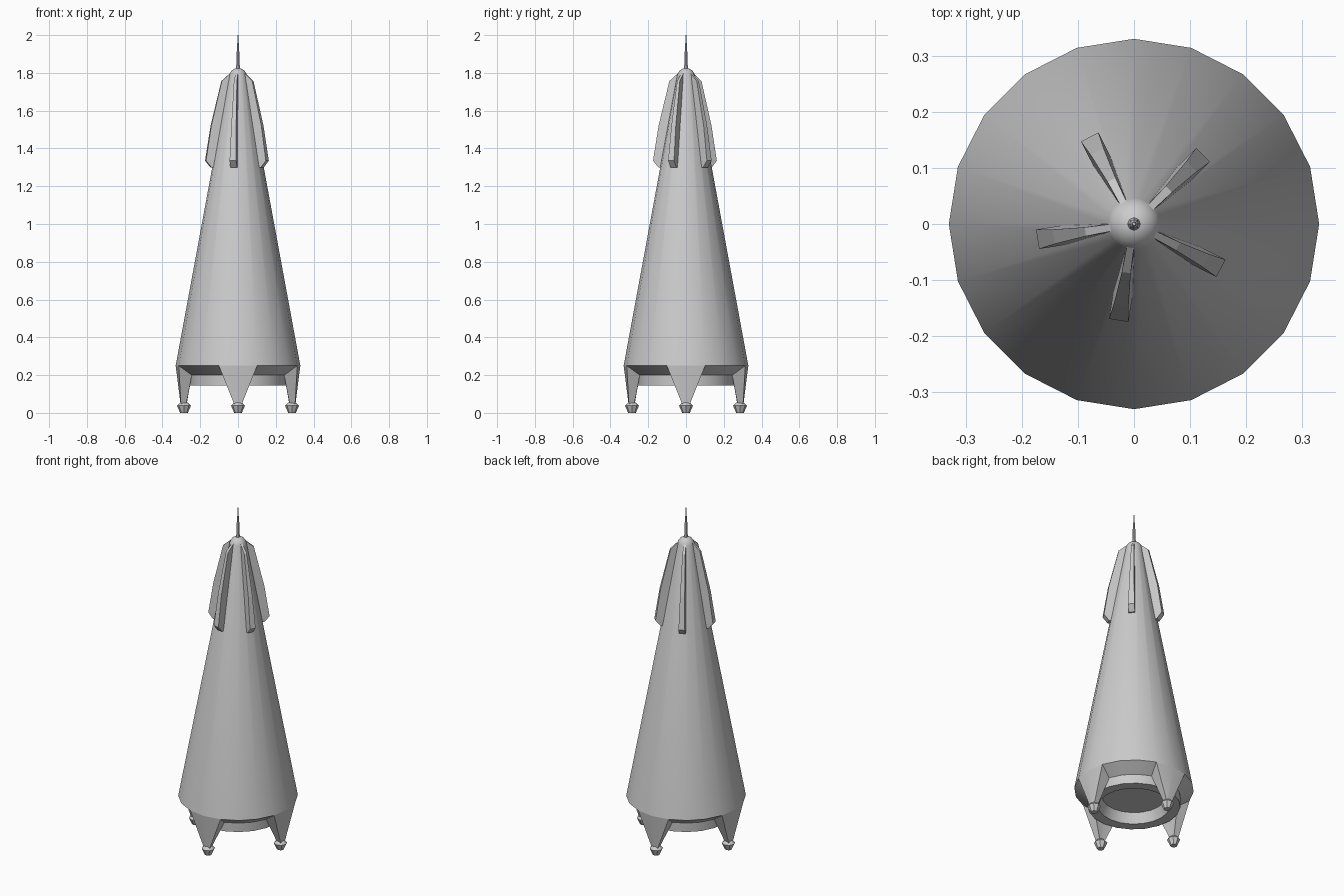
import bpy, bmesh
from math import sin, cos, pi, radians
from mathutils import Matrix

if "Cube" in bpy.data.objects:
    bpy.data.objects.remove(bpy.data.objects["Cube"])


def loft(name, rings, smooth=False, turn=0.0):
    """Skin equal-length point rings, cap both ends, turn about z."""
    bm = bmesh.new()
    loops = [[bm.verts.new(p) for p in ring] for ring in rings]
    n = len(loops[0])
    for a, b in zip(loops, loops[1:]):
        for i in range(n):
            j = (i + 1) % n
            bm.faces.new((a[i], a[j], b[j], b[i]))
    bm.faces.new(loops[0][::-1])
    bm.faces.new(loops[-1])
    bmesh.ops.recalc_face_normals(bm, faces=bm.faces)
    bm.transform(Matrix.Rotation(turn, 4, 'Z'))
    mesh = bpy.data.meshes.new(name)
    bm.to_mesh(mesh)
    bm.free()
    ob = bpy.data.objects.new(name, mesh)
    bpy.context.collection.objects.link(ob)
    if smooth:
        bpy.ops.object.select_all(action='DESELECT')
        ob.select_set(True)
        bpy.context.view_layer.objects.active = ob
        bpy.ops.object.shade_smooth_by_angle(angle=radians(30))
    return ob


def circle(r, z, n, cx=0.0):
    return [(cx + r * cos(2 * pi * i / n), r * sin(2 * pi * i / n), z) for i in range(n)]


def lathe(name, profile, n, smooth=False, cx=0.0, turn=0.0):
    return loft(name, [circle(r, z, n, cx) for r, z in profile], smooth, turn)


# Hull: hollow engine ring below, sloped underside, tapered cone, rounded nose
lathe("hull", [(0.175, 0.205), (0.197, 0.145), (0.256, 0.145), (0.258, 0.2),
               (0.33, 0.25), (0.046, 1.79), (0.042, 1.8), (0.033, 1.813),
               (0.019, 1.822), (0.005, 1.826)], 20, True)

# Antenna
lathe("antenna", [(0.013, 1.815), (0.009, 1.84), (0.008, 1.91),
                  (0.005, 1.915), (0.003, 2.0)], 8)

# Nose fins: stations of inner radius, inner z, outer radius, outer z, half width
stations = [(0.10, 1.30, 0.145, 1.30, 0.0175), (0.10, 1.335, 0.174, 1.335, 0.0175),
            (0.07, 1.52, 0.145, 1.52, 0.013), (0.03, 1.757, 0.088, 1.757, 0.008),
            (0.02, 1.805, 0.034, 1.805, 0.006)]
fin_rings = [[(ri, -w, zi), (ro, -w, zo), (ro, w, zo), (ri, w, zi)]
             for ri, zi, ro, zo, w in stations]
for k in range(5):
    loft(f"nose_fin_{k + 1}", fin_rings, turn=radians(45 + 72 * k))

# Legs: follow the two hull facets at the top, taper to a narrow foot
def arc(r, z):
    return [(r * cos(a), r * sin(a), z) for a in (-pi / 10, 0, pi / 10)]

leg_top = arc(0.33, 0.25) + arc(0.257, 0.2)[::-1]
leg_end = [(0.302, -0.02, 0.045), (0.304, 0, 0.045), (0.302, 0.02, 0.045),
           (0.274, 0.016, 0.045), (0.272, 0, 0.045), (0.274, -0.016, 0.045)]
for k in range(4):
    turn = k * pi / 2
    loft(f"leg_{k + 1}", [leg_end, leg_top], True, turn)
    lathe(f"foot_{k + 1}", [(0.02, 0.0), (0.037, 0.038), (0.02, 0.055)], 8,
          cx=0.286, turn=turn)
